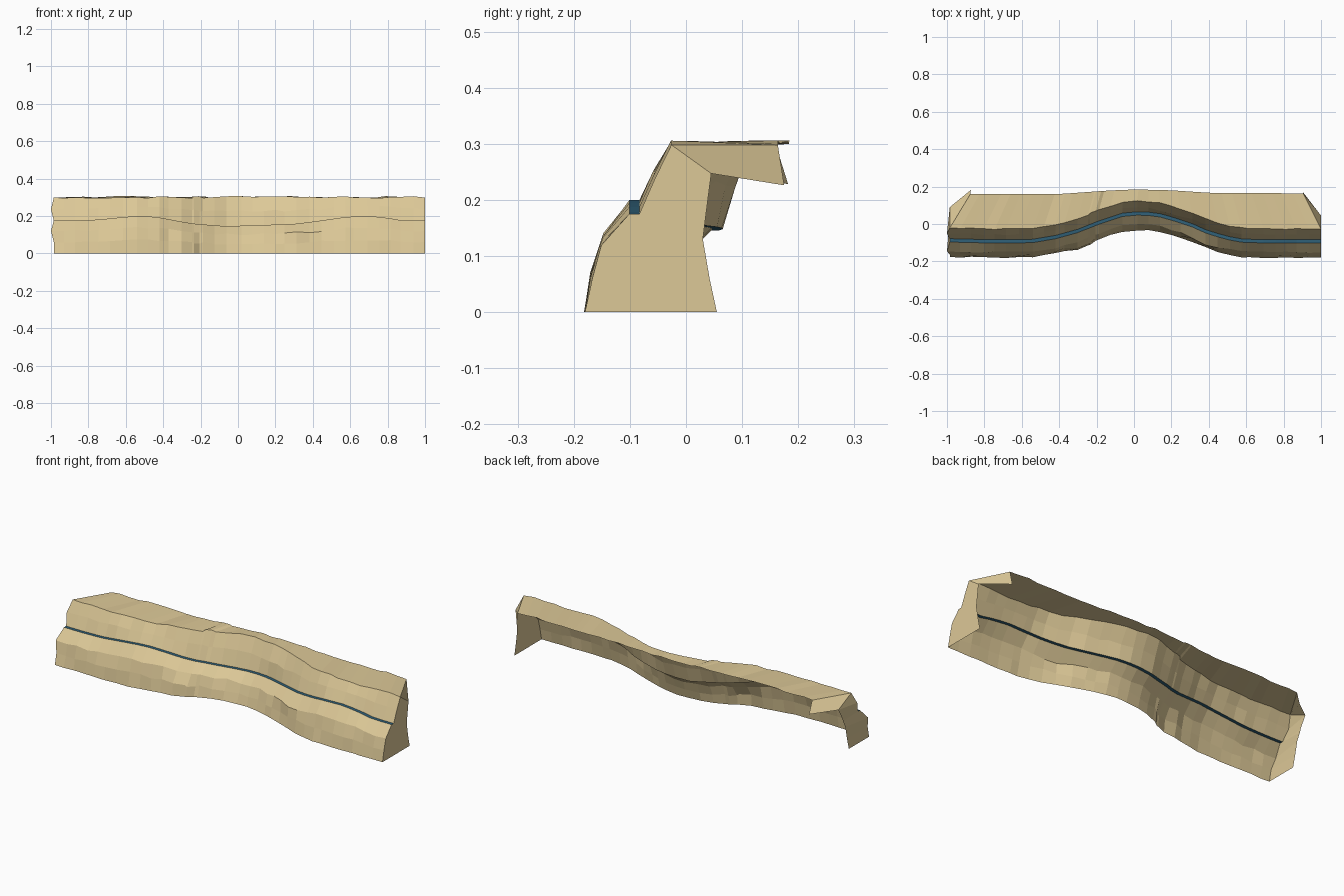
import bpy, random

random.seed(4)
if "Cube" in bpy.data.objects:
    bpy.data.objects.remove(bpy.data.objects["Cube"])


def material(name, color):
    m = bpy.data.materials.new(name)
    m.use_nodes = True
    m.diffuse_color = color
    m.node_tree.nodes["Principled BSDF"].inputs["Base Color"].default_value = color
    return m


sandstone = material("sandstone", (0.72, 0.58, 0.31, 1))
slate_blue = material("slate_blue", (0.03, 0.12, 0.19, 1))


def curve(points, x):
    """Eased interpolation through (x, value) points."""
    if x <= points[0][0]:
        return points[0][1]
    for (x0, v0), (x1, v1) in zip(points, points[1:]):
        if x <= x1:
            return v0 + (v1 - v0) * (x - x0) / (x1 - x0)
    return points[-1][1]


def build(name, verts, faces, mats):
    mesh = bpy.data.meshes.new(name)
    mesh.from_pydata(verts, [], faces)
    for m in mats:
        mesh.materials.append(m)
    ob = bpy.data.objects.new(name, mesh)
    bpy.context.collection.objects.link(ob)
    return ob


def grid(name, rows, mats):
    n = len(rows[0])
    faces = [(r * n + c, r * n + c + 1, (r + 1) * n + c + 1, (r + 1) * n + c)
             for r in range(len(rows) - 1) for c in range(n - 1)]
    return build(name, [v for row in rows for v in row], faces, mats)


# Plan of the bend, height of the ledge, and rear edge of the plateau
bend = [(-1, .005), (-.8, 0), (-.55, 0), (-.42, .022), (-.3, .055), (-.2, .095), (-.05, .145),
        (.05, .15), (.15, .137), (.3, .09), (.4, .045), (.55, .005), (.65, 0)]
ledge = [(-.9, .175), (-.75, .18), (-.55, .2), (-.45, .197), (-.25, .16), (-.07, .145),
         (.3, .157), (.42, .172), (.58, .195), (.7, .2), (.8, .19), (.88, .175)]
rear = [(-.98, .16), (-.4, .16), (-.15, .178), (0, .185), (.2, .18), (.4, .167), (1, .163)]

# Wall section: depth, share of ledge height, share of height above the ledge
section = [(-.18, 0, 0), (-.167, .34, 0), (-.151, .68, 0), (-.101, 1, 0),
           (-.083, 1, 0), (-.056, 1, .5), (-.026, 1, 1)]
LEDGE = 3
# Protruding slabs: row, start, end, amount
slabs = [(0, -.33, -.23, .012), (1, -.33, -.23, .018), (5, .12, .3, .012), (2, .28, .45, .012)]

xs = [-.985 + 1.985 * i / 32 for i in range(33)]
xs[1:-1] = [x + random.uniform(-.012, .012) for x in xs[1:-1]]
xs = sorted(xs + [-.235, -.205])
rows = []
for r, (depth, low, high) in enumerate(section):
    row = []
    for i, x in enumerate(xs):
        inner = 0 < i < len(xs) - 1
        g = curve(ledge, x)
        y = depth + curve(bend, x)
        z = g * low + (.298 - g) * high
        if inner and r not in (LEDGE, LEDGE + 1):
            y += random.uniform(-.004, .004)
            if r:
                z += random.uniform(-.003, .008)
        for k, a, b, amount in slabs:
            if k == r and a < x < b:
                y -= amount
        # Ragged left edge
        if i == 0 and r in (2, 5):
            x -= .015
        row.append((x, y, z))
    rows.append(row)

# Cliff face with the painted ledge
wall = grid("cliff_face", rows, [sandstone, slate_blue])
for p in wall.data.polygons:
    p.material_index = int(p.index // (len(xs) - 1) == LEDGE)

# Plateau on top, narrowing at the rear corners
back = []
for i, x in enumerate(xs):
    t = (x - xs[0]) / (xs[-1] - xs[0])
    bx = -.875 + 1.78 * t
    lift = random.uniform(0, .008) if 0 < i < len(xs) - 1 else 0
    back.append((bx, curve(rear, bx), .298 + lift))
grid("plateau", [rows[-1], back], [sandstone])


# End walls, each with a slanted flap under the plateau corner
def end_wall(name, column, corner, x, depths, flap, flip):
    heights = [0, .06, .13, .17, .185, .247]
    rear_points = [(x, y, z) for y, z in zip(depths, heights)]
    verts = column + rear_points + [corner, flap]
    n = len(column)
    faces = [(i, n + i, n + i + 1, i + 1) for i in range(n - 2)]
    faces += [(n - 2, 2 * n - 2, n - 1), (2 * n - 2, 2 * n, 2 * n - 1, n - 1)]
    if flip:
        faces = [f[::-1] for f in faces]
    build(name, verts, faces, [sandstone])


end_wall("left_end_wall", [r[-1] for r in rows], back[-1], 1.0,
         [.055, .042, .03, .035, .037, .045], (.9, .175, .226), False)
end_wall("right_end_wall", [r[0] for r in rows], back[0], -.985,
         [0, .015, .03, .05, .055, .09], (-.872, .182, .228), True)
